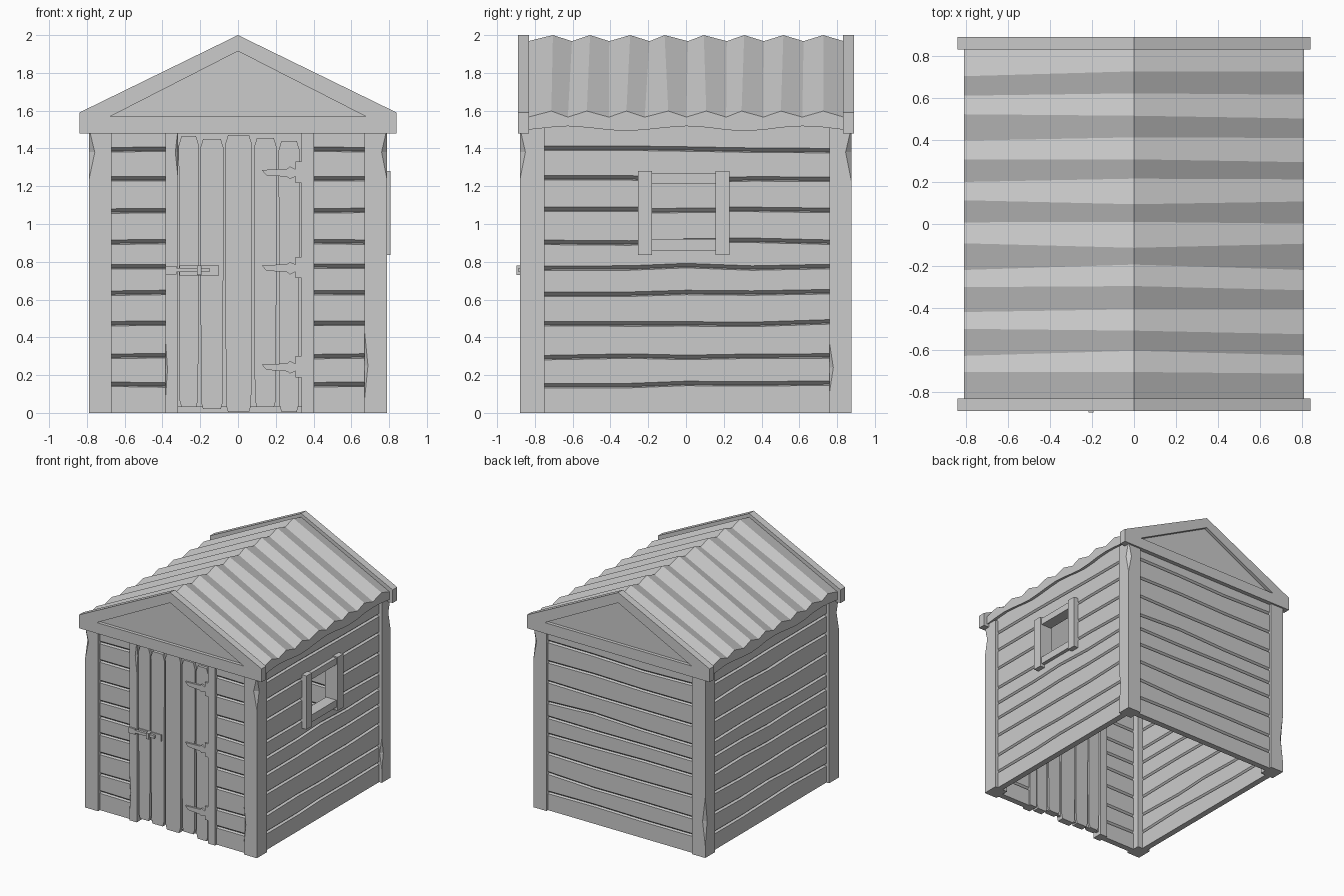
import bpy, bmesh, math, random
from mathutils import Vector

if "Cube" in bpy.data.objects:
    bpy.data.objects.remove(bpy.data.objects["Cube"])

random.seed(4)


def loft(name, rings):
    """Closed solid skinned through equal-length rings of points."""
    bm = bmesh.new()
    vs = [[bm.verts.new(p) for p in r] for r in rings]
    n = len(rings[0])
    for a, b in zip(vs, vs[1:]):
        for i in range(n):
            j = (i + 1) % n
            bm.faces.new((a[i], a[j], b[j], b[i]))
    bm.faces.new(vs[0])
    bm.faces.new(vs[-1])
    bmesh.ops.remove_doubles(bm, verts=bm.verts, dist=0.0005)
    bmesh.ops.recalc_face_normals(bm, faces=bm.faces)
    me = bpy.data.meshes.new(name)
    bm.to_mesh(me)
    bm.free()
    ob = bpy.data.objects.new(name, me)
    bpy.context.collection.objects.link(ob)
    return ob


def prism(name, pts, y0, y1):
    """xz outline extruded along y."""
    return loft(name, [[(x, y, z) for x, z in pts] for y in (y0, y1)])


def box(name, x0, x1, y0, y1, z0, z1):
    return prism(name, [(x0, z0), (x1, z0), (x1, z1), (x0, z1)], y0, y1)


def cut(ob, cutter):
    cutter.hide_render = True
    m = ob.modifiers.new("cut", 'BOOLEAN')
    m.operation, m.solver, m.object = 'DIFFERENCE', 'EXACT', cutter
    bpy.context.view_layer.objects.active = ob
    bpy.ops.object.modifier_apply(modifier="cut")
    bpy.data.objects.remove(cutter)


def post(name, x0, x1, y0, y1, top, chips=()):
    """Timber with worn chips: (corner, height, half length, depth)."""
    levels = {0.0, top}
    for c, z, h, d in chips:
        levels |= {z - h, z, min(z + h, top)}
    corners = [Vector((x0, y0, 0)), Vector((x1, y0, 0)),
               Vector((x1, y1, 0)), Vector((x0, y1, 0))]
    rings = []
    for z in sorted(levels):
        ring = []
        for i, p in enumerate(corners):
            d = sum(k[3] for k in chips if k[0] == i and k[1] == z)
            for q in (corners[i - 1], corners[(i + 1) % 4]):
                v = p + (q - p).normalized() * d
                ring.append((v.x, v.y, z))
        rings.append(ring)
    return loft(name, rings)


GROOVES = [0.15, 0.30, 0.475, 0.635, 0.775, 0.905, 1.07, 1.238, 1.395]


def siding(name, us, place, top, wobble):
    """Horizontal boards separated by V grooves inside and outside."""
    rings = []
    for u in us:
        gs = [g + random.uniform(-wobble, wobble) for g in GROOVES]
        outer, inner = [(0, 0)], [(0.05, 0)]
        for g in gs:
            outer += [(0, g - 0.012), (0.021, g - 0.006), (0, g + 0.012)]
            inner += [(0.05, g - 0.012), (0.032, g - 0.006), (0.05, g + 0.012)]
        prof = outer + [(0, top), (0.05, top)] + inner[::-1]
        rings.append([place(u, d, z) for d, z in prof])
    return loft(name, rings)


# Walls
long_cols = (-0.78, -0.3, 0.0, 0.35, 0.78)
right = siding("right_wall", long_cols, lambda u, d, z: (0.765 - d, u, z), 1.54, 0.01)
siding("left_wall", long_cols, lambda u, d, z: (d - 0.765, u, z), 1.54, 0.01)
siding("back_wall", (-0.69, -0.2, 0.25, 0.69), lambda u, d, z: (u, 0.855 - d, z), 1.5, 0.01)
siding("front_wall_left", (-0.69, -0.37), lambda u, d, z: (u, d - 0.855, z), 1.5, 0.003)
siding("front_wall_right", (0.38, 0.70), lambda u, d, z: (u, d - 0.855, z), 1.5, 0.003)

# Window opening and frame
cut(right, box("window_cutter", 0.6, 0.9, -0.19, 0.165, 0.90, 1.23))
for n, y0, y1 in (("front", -0.255, -0.18), ("back", 0.155, 0.23)):
    box("window_side_" + n, 0.69, 0.808, y0, y1, 0.835, 1.28)
for n, z0, z1 in (("sill", 0.86, 0.92), ("head", 1.215, 1.27)):
    box("window_" + n, 0.70, 0.795, -0.185, 0.16, z0, z1)

# Corner posts and door jambs
post("post_front_left", -0.79, -0.67, -0.88, -0.75, 1.51, [(0, 1.38, 0.15, 0.032)])
post("post_front_right", 0.67, 0.79, -0.88, -0.75, 1.51,
     [(1, 1.38, 0.15, 0.03), (0, 0.25, 0.18, 0.018)])
post("post_back_right", 0.67, 0.79, 0.76, 0.875, 1.51,
     [(2, 1.38, 0.15, 0.03), (1, 0.24, 0.13, 0.02)])
post("post_back_left", -0.79, -0.67, 0.75, 0.875, 1.51, [(3, 0.3, 0.2, 0.025)])
post("door_jamb_left", -0.385, -0.318, -0.875, -0.79, 1.5,
     [(0, 0.23, 0.17, 0.012), (1, 1.38, 0.13, 0.014)])
post("door_jamb_right", 0.335, 0.402, -0.875, -0.79, 1.5)

# Door planks with clipped corners on a thin backing
box("door_backing", -0.33, 0.345, -0.835, -0.815, 0.03, 1.5)
planks = [(-0.314, -0.207, 0.03, 1.465), (-0.200, -0.076, 0.02, 1.45),
          (-0.068, 0.074, 0.005, 1.47), (0.085, 0.205, 0.03, 1.455),
          (0.215, 0.326, 0.005, 1.44)]
for i, (a, b, z0, z1) in enumerate(planks):
    c = 0.015
    prism("door_plank_%d" % (i + 1),
          [(a + c, z0), (b - c, z0), (b - 0.004, z0 + 0.04), (b, z1 - 0.05), (b - c, z1),
           (a + c, z1), (a, z1 - 0.05), (a + 0.004, z0 + 0.04)], -0.858, -0.80)

# Strap hinges
strap = [(0.126, 0.016), (0.15, -0.012), (0.26, -0.02), (0.275, -0.032), (0.305, -0.018),
         (0.305, -0.052), (0.338, -0.052), (0.338, 0.06), (0.305, 0.06), (0.305, 0.02),
         (0.275, 0.034), (0.26, 0.022)]
for i, h in enumerate((0.24, 0.765, 1.27)):
    prism("hinge_%d" % (i + 1), [(x, h + z) for x, z in strap], -0.872, -0.855)

# Door latch
box("latch_plate", -0.31, -0.10, -0.866, -0.855, 0.728, 0.78)
box("latch_keeper", -0.385, -0.325, -0.889, -0.87, 0.732, 0.778)
box("latch_bolt", -0.38, -0.15, -0.888, -0.868, 0.745, 0.768)
box("latch_handle", -0.217, -0.192, -0.898, -0.86, 0.73, 0.78)

# Gable ends with recessed triangle
outline = [(0, 2.0), (0.84, 1.59), (0.84, 1.48), (-0.84, 1.48), (-0.84, 1.59)]
recess = [(0, 1.915), (0.675, 1.57), (-0.675, 1.57)]
for n, s in (("front", -1), ("back", 1)):
    gable = prism("gable_" + n, outline, s * 0.83, s * 0.89)
    cut(gable, prism("gable_cutter", recess, s * 0.862, s * 0.95))

# Corrugated roof
rings = []
for i in range(17):
    y = -0.82 + i * 0.1025
    top = 2.0 if i % 2 else 1.968
    bot = 1.505 + 0.013 * math.cos(2 * math.pi * y / 0.62)
    j = [0 if i in (0, 16) else random.uniform(-0.014, 0.014) for _ in range(3)]
    rings.append([(-0.81, y + j[0], top - 0.402), (0, y + j[1], top), (0.81, y + j[2], top - 0.402),
                  (0.81, y + j[2], bot), (0, y + j[1], bot + 0.38), (-0.81, y + j[0], bot)])
for e, y in ((0, -0.835), (-1, 0.835)):
    rings[e] = [(p[0], y, p[2]) for p in rings[e]]
loft("corrugated_roof", rings)
